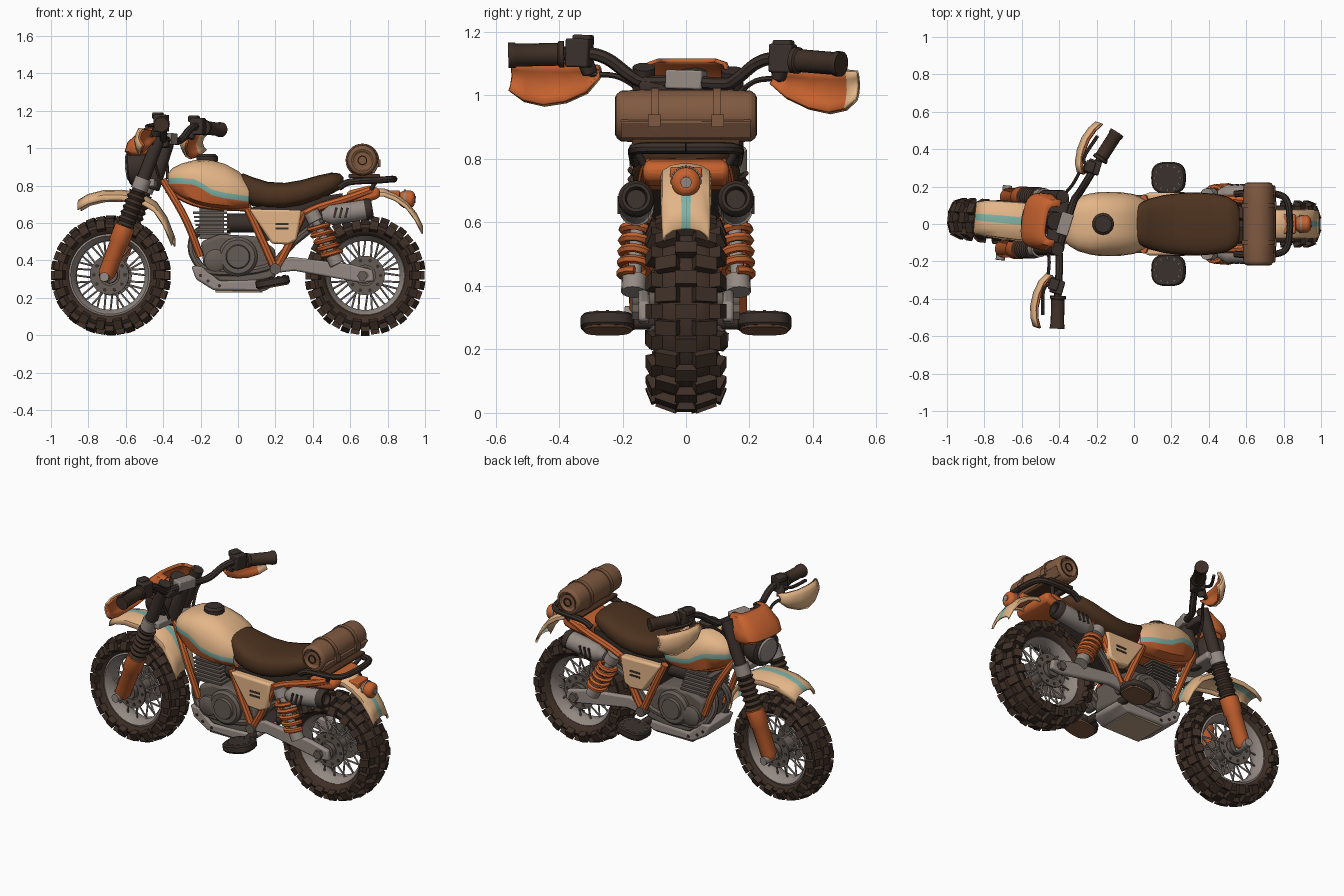
import bpy, bmesh
from math import sin, cos, pi, radians
from mathutils import Vector, Matrix

if "Cube" in bpy.data.objects:
    bpy.data.objects.remove(bpy.data.objects["Cube"])


def make_material(name, code):
    mat = bpy.data.materials.new(name)
    srgb = [int(code[i:i + 2], 16) / 255 for i in (0, 2, 4)]
    color = [((c + .055) / 1.055) ** 2.4 for c in srgb] + [1]
    mat.use_nodes = True
    mat.diffuse_color = color
    mat.node_tree.nodes["Principled BSDF"].inputs["Base Color"].default_value = color
    return mat


CREAM = make_material("cream paint", "E3B587")
ORANGE = make_material("orange paint", "C6622F")
TEAL = make_material("teal stripe", "7FB2A6")
RUBBER = make_material("dark rubber", "3E2F26")
BLACK = make_material("black metal", "3A302B")
LEATHER = make_material("seat leather", "4C321F")
CANVAS = make_material("brown canvas", "805A41")
SILVER = make_material("light metal", "958A83")
IRON = make_material("dark metal", "655B54")
TAN = make_material("dusty tan", "BBA086")


def turn_about(point, axis, degrees):
    move = Matrix.Translation(point)
    return move @ Matrix.Rotation(radians(degrees), 4, Vector(axis)) @ move.inverted()


FORK = turn_about((-.4, 0, .9), (.36, 0, .93), -6)
COWL = turn_about((-.4, 0, .9), (0, 0, 1), -9)
BARS = turn_about((-.37, 0, 1.05), (1, 0, 0), -1.5) @ turn_about((-.37, 0, 1), (0, 0, 1), -17)


# Shape helpers: each returns (vertices, faces)
def loft(rings, closed=True, caps=True):
    n, count = len(rings[0]), len(rings)
    verts = [Vector(p) for ring in rings for p in ring]
    faces = [(i * n + j, i * n + (j + 1) % n, (i + 1) * n + (j + 1) % n, (i + 1) * n + j)
             for i in range(count - 1) for j in range(n if closed else n - 1)]
    if closed and caps:
        faces += [tuple(range(n)), tuple(range((count - 1) * n, count * n))]
    return verts, faces


def lathe(start, axis, profile, n=24, caps=True):
    quat, start = Vector(axis).to_track_quat('Z', 'Y'), Vector(start)
    return loft([[start + quat @ Vector((r * cos(2 * pi * k / n), r * sin(2 * pi * k / n), h))
                  for k in range(n)] for r, h in profile], caps=caps)


def rod(a, b, radius, n=12):
    axis = Vector(b) - Vector(a)
    return lathe(a, axis, [(radius, 0), (radius, axis.length)], n)


def tube(points, radius, n=8, steps=5):
    pts = [Vector(p) for p in points]
    ext = [2 * pts[0] - pts[1]] + pts + [2 * pts[-1] - pts[-2]]
    path = []
    for a, b, c, d in zip(ext, ext[1:], ext[2:], ext[3:]):
        for s in range(steps):
            t = s / steps
            path.append(b + (c - a) * t / 2 + (2 * a - 5 * b + 4 * c - d) * t * t / 2
                        + (3 * b - a - 3 * c + d) * t ** 3 / 2)
    path.append(pts[-1])
    rings, old = [], path[1] - path[0]
    side = old.orthogonal().normalized()
    for i, p in enumerate(path):
        tangent = path[min(i + 1, len(path) - 1)] - path[max(i - 1, 0)]
        side = old.rotation_difference(tangent) @ side
        up, old = tangent.normalized().cross(side), tangent
        rings.append([p + radius * (side * cos(2 * pi * k / n) + up * sin(2 * pi * k / n)) for k in range(n)])
    return loft(rings)


def box(center, size, rot=Matrix.Identity(3)):
    sx, sy, sz = (s / 2 for s in size)
    ring = lambda z: [Vector(center) + rot @ Vector(p) for p in ((-sx, -sy, z), (sx, -sy, z), (sx, sy, z), (-sx, sy, z))]
    return loft([ring(-sz), ring(sz)])


def prism(outline, y_in, y_out):
    return loft([[(x, y, z) for x, z in outline] for y in (y_in, y_out)])


def part(name, mats, *shapes, mirror=False, turn=None, rule=None, bevel=0, shell=0):
    bm = bmesh.new()
    for sign in ((1, -1) if mirror else (1,)):
        for verts, faces in shapes:
            made = [bm.verts.new((v.x, v.y * sign, v.z)) for v in verts]
            for f in faces:
                bm.faces.new([made[i] for i in f])
    bmesh.ops.remove_doubles(bm, verts=bm.verts, dist=.00001)
    bmesh.ops.recalc_face_normals(bm, faces=bm.faces)
    for f in bm.faces:
        f.material_index = rule(f.calc_center_median()) if rule else 0
    if turn:
        bm.transform(turn)
    mesh = bpy.data.meshes.new(name)
    bm.to_mesh(mesh)
    bm.free()
    for m in (mats if isinstance(mats, list) else [mats]):
        mesh.materials.append(m)
    obj = bpy.data.objects.new(name, mesh)
    bpy.context.collection.objects.link(obj)
    if shell:
        mod = obj.modifiers.new("thickness", 'SOLIDIFY')
        mod.thickness, mod.offset = shell, 0
    if bevel:
        mod = obj.modifiers.new("soft edges", 'BEVEL')
        mod.width, mod.segments = bevel, 2
    bpy.ops.object.select_all(action='DESELECT')
    obj.select_set(True)
    bpy.context.view_layer.objects.active = obj
    bpy.ops.object.shade_smooth_by_angle(angle=radians(40))


# Wheels
def wheel(name, x, width, turn=None):
    hub = Vector((x, 0, .32))
    half = [(.21, .55), (.23, .8), (.255, .88), (.277, .75), (.29, .4)]
    profile = [(r, -w * width) for r, w in half] + [(r, w * width) for r, w in half[::-1]]
    part(name + "_tire", RUBBER, lathe(hub, (0, 1, 0), profile + profile[:1], 48, False), turn=turn)
    knobs, spokes = [], []
    for i in range(36):
        rot = Matrix.Rotation(2 * pi * i / 36, 3, 'Y')
        spots = [(0, .3, 0), (-.9, .266, 68), (.9, .266, -68)] if i % 2 else [(-.52, .294, 20), (.52, .294, -20)]
        for y, r, lean in spots:
            tilt = Matrix.Rotation(radians(lean), 3, 'X')
            knobs.append(box(hub + rot @ Vector((0, y * width, r)), (.046, .05 if abs(y) > .6 else .62 * width, .036), rot @ tilt))
    part(name + "_tread_blocks", RUBBER, *knobs, turn=turn)
    rim = [(.224, -.06), (.21, -.065), (.185, -.025), (.185, .025), (.21, .065), (.224, .06), (.224, -.06)]
    part(name + "_rim", SILVER, lathe(hub, (0, 1, 0), rim, 40, False), turn=turn)
    for i in range(32):
        a, side = 2 * pi * i / 32, 1 if i % 2 else -1
        b = a + (.4 if i % 4 < 2 else -.4)
        spokes.append(rod(hub + Vector((.05 * cos(a), side * .05, .05 * sin(a))),
                          hub + Vector((.195 * cos(b), side * .015, .195 * sin(b))), .0055, 5))
    part(name + "_spokes", SILVER, *spokes, turn=turn)
    part(name + "_hub", IRON, lathe(hub, (0, 1, 0), [(.06, -.07), (.06, -.05), (.04, -.04), (.04, .04), (.06, .05), (.06, .07)]),
         lathe(hub, (0, 1, 0), [(.045, -.1), (.045, .1)]), rod(hub - Vector((0, .15, 0)), hub + Vector((0, .15, 0)), .02), turn=turn)
    part(name + "_brake_disc", IRON, lathe(hub, (0, 1, 0), [(.055, .07), (.105, .07), (.105, .08), (.055, .08), (.055, .07)], 32, False), mirror=True, turn=turn)
    part(name + "_disc_holes", BLACK, *[rod(hub + Vector((.083 * cos(k * pi / 5), .079, .083 * sin(k * pi / 5))), hub + Vector((.083 * cos(k * pi / 5), .082, .083 * sin(k * pi / 5))), .01, 8)
                                        for k in range(10)], mirror=True, turn=turn)


wheel("front_wheel", -.68, .092, FORK)
wheel("rear_wheel", .68, .112)


# Front fork
def leg(t):
    return Vector((-.69 + .3 * t, .14, .32 + .78 * t))


part("fork_sliders", ORANGE, lathe(leg(-.03), leg(1) - leg(0), [(.03, 0), (.046, .03), (.048, .2), (.055, .21), (.055, .3)], 16), mirror=True, turn=FORK)
part("fork_boots", RUBBER, lathe(leg(.335), leg(1) - leg(0), [(.052 - .012 * (i % 2), i * .016) for i in range(13)], 16), mirror=True, turn=FORK)
part("fork_tubes", BLACK, rod(leg(.5), leg(.98), .036), mirror=True, turn=FORK)
part("fork_collars", SILVER, rod(leg(.58), leg(.66), .046), rod(leg(-.02) - Vector((0, .04, 0)), leg(-.02) + Vector((0, .06, 0)), .025), mirror=True, turn=FORK)
part("lower_fork_clamp", SILVER, box((-.48, 0, .81), (.1, .3, .045)), turn=FORK, bevel=.01)
part("steering_head", BLACK, box((-.41, 0, 1.02), (.1, .3, .04)), rod((-.46, 0, .78), (-.38, 0, 1.03), .04), turn=FORK, bevel=.01)


# Fenders, with a stripe along the middle columns
def fender(name, stations, drop, rule, turn=None):
    columns = (-1, -.93, -.6, -.2, .2, .6, .93, 1)
    rows = [[(x, c * w, z - drop * (abs(c) ** 3) - (drop * .5 if abs(c) == 1 else 0)) for c in columns] for x, z, w in stations]
    part(name, [CREAM, TEAL], loft(rows, closed=False), rule=rule, shell=.012, turn=turn)


fender("front_fender", [(-.85, .72, .08), (-.8, .75, .09), (-.72, .77, .097), (-.62, .772, .1), (-.52, .757, .1), (-.44, .71, .1), (-.385, .63, .095), (-.345, .53, .08)],
       .035, lambda c: int(abs(c.y) < .01), FORK)
fender("rear_fender", [(.7, .78, .075), (.78, .78, .075), (.84, .757, .075), (.9, .715, .075), (.95, .65, .073), (.985, .58, .07)],
       .025, lambda c: int(abs(c.y) < .01 and c.x > .9))
part("tail_lamp", ORANGE, lathe((.86, 0, .73), (1, 0, -.05), [(.03, 0), (.046, .025), (.046, .07), (.03, .085)]), box((.83, 0, .755), (.07, .1, .04)), bevel=.006)
part("tail_lamp_rim", SILVER, lathe((.885, 0, .73), (1, 0, -.05), [(.049, 0), (.049, .01)]), rod((.92, 0, .728), (.95, 0, .726), .018))

# Headlight and cowl
part("headlight_shell", BLACK, lathe((-.45, 0, .91), (-1, 0, -.08), [(.05, 0), (.09, .03), (.103, .07), (.103, .125), (.09, .135)]), turn=COWL)
part("headlight_lens", SILVER, lathe((-.58, 0, .9), (-1, 0, -.08), [(.08, 0), (.07, .015), (.03, .022)]), turn=COWL)
arc = [radians(a) for a in range(-90, 91, 15)]
soft = lambda v, e: abs(v) ** e * (1 if v > 0 else -1)
part("headlight_cowl", ORANGE, loft([[(back - depth * abs(cos(a)) ** .45, w * soft(sin(a), .6), z) for a in arc]
     for z, w, back, depth in [(.965, .14, -.44, .13), (.985, .148, -.43, .165), (1.03, .145, -.42, .16), (1.1, .12, -.41, .09), (1.11, .09, -.41, .06)]], closed=False), shell=.012, turn=COWL)
part("gauge_cluster", BLACK, rod((-.44, 0, 1.02), (-.42, 0, 1.07), .05), turn=BARS)
part("handlebar_clamp", SILVER, box((-.37, 0, 1.05), (.065, .12, .06)), turn=BARS, bevel=.006)

# Handlebar and controls
part("handlebar", BLACK, tube([(-.36, 0, 1.045), (-.36, .13, 1.04), (-.345, .18, 1.06), (-.325, .25, 1.11), (-.305, .33, 1.125), (-.255, .53, 1.115)], .02), mirror=True, turn=BARS)
part("grips", RUBBER, lathe((-.292, .38, 1.12), (.28, 1, -.05), [(.042, 0), (.042, .015), (.036, .02), (.036, .15), (.04, .155), (.04, .175)], 16), mirror=True, turn=BARS)
part("control_pods", BLACK, box((-.31, .335, 1.125), (.07, .075, .09)), box((-.33, .33, 1.165), (.05, .06, .035)), rod((-.35, .31, 1.06), (-.33, .33, 1.12), .025), mirror=True, turn=BARS, bevel=.012)
part("levers", BLACK, tube([(-.34, .32, 1.12), (-.375, .37, 1.11), (-.34, .5, 1.1)], .01, 6), tube([(-.37, .32, 1.06), (-.39, .22, 1.05), (-.42, .14, .98), (-.4, .08, .84)], .009, 6), mirror=True, turn=BARS)
guard = [(.285, -.385, 1.065, .02), (.33, -.41, 1.045, .045), (.4, -.42, 1.03, .062), (.47, -.415, 1.025, .07), (.53, -.395, 1.03, .062), (.57, -.37, 1.045, .045)]
for name, mats, shift, scale in (("hand_guards", [CREAM], 0, 1), ("hand_guard_liners", [ORANGE, CREAM], .012, .93)):
    part(name, mats, loft([[(x + shift + .025 * t * t, y, z + h * t * scale) for t in (-1, -.6, 0, .6, 1)] for y, x, z, h in guard], closed=False),
         mirror=True, turn=BARS, shell=.01, rule=lambda c: int(shift > 0 and c.y > .53))


# Fuel tank: stripe rows follow the side line
def tank_ring(x, low, line, top, w):
    half = [(.55 * w, low), (.88 * w, low + .02), (.98 * w, line - .016), (w, line + .014)]
    half += [(w * cos(a) ** .6, line + .014 + (top - line - .014) * sin(a)) for a in (.3, .6, .9, 1.2, 1.42)]
    return [(x, y, z) for y, z in half] + [(x, -y, z) for y, z in half[::-1]]


tank = [(-.375, .79, .825, .865, .08), (-.35, .765, .826, .895, .115), (-.3, .735, .826, .92, .145), (-.235, .705, .82, .937, .163), (-.19, .692, .797, .94, .17),
        (-.14, .682, .765, .937, .172), (-.07, .675, .748, .918, .17), (0, .672, .738, .88, .16), (.06, .672, .73, .82, .13)]


def tank_color(c):
    line = next((a[2] + (b[2] - a[2]) * (c.x - a[0]) / (b[0] - a[0]) for a, b in zip(tank, tank[1:]) if a[0] < c.x < b[0]), .8)
    return 0 if c.z > line + .014 else 1 if c.z > line - .016 else 2


part("fuel_tank", [CREAM, TEAL, ORANGE], loft([tank_ring(*s) for s in tank]), rule=tank_color)
part("tank_cap", BLACK, lathe((-.165, 0, .93), (0, 0, 1), [(.058, 0), (.058, .025), (.045, .038)]))

# Seat
angles = [2 * pi * k / 24 for k in range(24)]
seat = [(.005, .77, .86, .09), (.03, .72, .865, .112), (.08, .69, .845, .135), (.16, .675, .82, .155), (.25, .675, .815, .166), (.34, .69, .83, .169), (.43, .72, .855, .162), (.5, .755, .87, .147), (.545, .78, .865, .12), (.565, .8, .845, .08)]
part("seat", LEATHER, loft([[(x, w * soft(cos(a), .65), (lo + hi) / 2 + (hi - lo) / 2 * soft(sin(a), .7)) for a in angles] for x, lo, hi, w in seat]))

# Rack and bedroll
part("rear_rack", BLACK, tube([(.54, .16, .79), (.6, .165, .82), (.76, .16, .83), (.82, .12, .835), (.835, 0, .835)], .018), rod((.64, 0, .83), (.64, .16, .83), .014),
     rod((.7, .12, .76), (.74, .16, .83), .012), mirror=True)
part("bedroll", CANVAS, lathe((.665, -.22, .935), (0, 1, 0), [(.045, .012), (.05, 0), (.068, 0), (.08, .015), (.084, .1), (.084, .34), (.08, .425), (.068, .44), (.05, .44), (.045, .428)], 28),
     box((.725, 0, .9), (.04, .41, .06), Matrix.Rotation(.5, 3, 'Y')), bevel=.004)
part("bedroll_straps", CANVAS, lathe((.665, .085, .935), (0, 1, 0), [(.09, 0), (.09, .025)], 28), box((.75, .1, .92), (.025, .04, .04)), mirror=True)
part("bedroll_end_folds", LEATHER, *[lathe((.665, .218, .935), (0, 1, 0), [(r, 0), (r + .006, 0), (r + .006, .005), (r, .005), (r, 0)], 24, False) for r in (.02, .055)], mirror=True)
part("bedroll_pad", LEATHER, box((.675, 0, .852), (.17, .34, .02)), bevel=.006)

# Frame
part("frame_tubes", ORANGE, tube([(-.4, .05, .83), (-.28, .1, .62), (-.2, .1, .42)], .02), tube([(-.38, .05, .78), (-.2, .08, .7), (.07, .08, .68)], .02),
     tube([(.05, .135, .68), (.12, .14, .53), (.2, .14, .35)], .022), tube([(.35, .135, .66), (.27, .14, .48), (.2, .14, .35)], .022),
     tube([(.3, .13, .62), (.42, .135, .68), (.58, .13, .73), (.72, .12, .78)], .022), mirror=True)
part("tail_tray", ORANGE, prism([(.58, .7), (.7, .715), (.76, .735), (.76, .785), (.7, .8), (.58, .77)], -.135, .135), bevel=.02)
part("under_seat_box", BLACK, prism([(.05, .68), (.56, .76), (.56, .7), (.36, .55), (.14, .5)], -.11, .11))
part("side_panels", CREAM, prism([(.06, .675), (.34, .67), (.315, .51), (.27, .485), (.18, .49)], .11, .168), mirror=True, bevel=.012)
part("panel_vents", BLACK, *[box((.235, .168, z), (.07, .006, .011)) for z in (.57, .595)], mirror=True)

# Engine
part("crankcase", IRON, prism([(-.18, .34), (-.2, .5), (-.1, .54), (.1, .53), (.2, .46), (.2, .3), (.05, .27), (-.1, .28)], -.11, .11), bevel=.02)
part("engine_covers", IRON, lathe((0, .1, .42), (0, 1, 0), [(.105, 0), (.105, .025), (.09, .04), (.065, .04), (.06, .055)]), lathe((-.12, .1, .4), (0, 1, 0), [(.06, 0), (.06, .03), (.045, .04)]), mirror=True)
part("cylinder_fins", IRON, box((-.14, 0, .6), (.13, .16, .17)), *[box((-.13 - i * .004, 0, .545 + i * .022), (.18, .22 - .006 * i, .011)) for i in range(6)])
part("carburetor", BLACK, rod((-.06, 0, .6), (.1, 0, .6), .05))
part("exhaust_pipes", IRON, tube([(-.18, .05, .58), (-.24, .06, .52), (-.235, .08, .42), (-.14, .1, .34), (.15, .1, .36), (.3, .11, .5), (.48, .15, .64)], .022), mirror=True)
part("mufflers", SILVER, lathe((.45, .157, .635), (1, 0, .16), [(.025, 0), (.05, .04), (.054, .05), (.054, .24)]), mirror=True)
part("muffler_tips", BLACK, lathe((.68, .157, .672), (1, 0, .16), [(.057, 0), (.057, .025), (.045, .04), (.035, .04), (.03, .01)]),
     *[box((x, .211, .655), (.012, .008, .055), Matrix.Rotation(.25, 3, 'Y')) for x in (.52, .55, .58)], mirror=True)
part("skid_plate", SILVER, prism([(-.25, .37), (-.225, .3), (-.13, .24), (.14, .235), (.2, .27), (.2, .3), (-.1, .29), (-.19, .37)], -.12, .12), bevel=.012)
part("skid_plate_underside", TAN, box((.005, 0, .234), (.25, .21, .009)))
part("skid_plate_holes", BLACK, *[rod((x, .12, z), (x, .124, z), .009, 10) for x, z in ((-.2, .32), (-.16, .29), (-.1, .265))], mirror=True)

# Foot pegs, tilted up toward the rear
tilt = turn_about((.185, 0, .285), (0, 1, 0), -10)
peg = lambda z, s: [(.185 + s * .092 * soft(cos(a), .7), .247 + s * .085 * soft(sin(a), .7), z) for a in angles]
part("foot_pegs", BLACK, loft([peg(.263, .93), peg(.27, 1), peg(.3, 1), peg(.307, .92)]), rod((.18, .1, .29), (.185, .2, .285), .025), mirror=True, turn=tilt)
part("peg_soles", CANVAS, loft([peg(.257, .86), peg(.264, .92)]), mirror=True, turn=tilt)
part("peg_studs", IRON, *[rod((.185 + .07 * cos(a), .247 + .065 * sin(a), .305), (.185 + .07 * cos(a), .247 + .065 * sin(a), .311), .006, 6) for a in angles[::2]], mirror=True, turn=tilt)

# Rear suspension
part("swingarm", SILVER, prism([(.18, .38), (.28, .42), (.6, .38), (.72, .35), (.73, .29), (.66, .28), (.3, .345), (.18, .33)], .115, .15), mirror=True, bevel=.01)
part("axle_nuts", IRON, rod((.665, .14, .318), (.665, .17, .318), .028, 6), rod((.2, .1, .355), (.2, .17, .355), .03), mirror=True)
low, high = Vector((.53, .165, .38)), Vector((.39, .15, .66))
coil = [low.lerp(high, .18 + .62 * i / 60) + Vector((.045 * cos(i * pi / 6), .045 * sin(i * pi / 6), .02 * cos(i * pi / 6))) for i in range(61)]
part("shock_springs", ORANGE, tube(coil, .014, 6, 1), mirror=True)
part("shock_bodies", SILVER, rod(low, high, .022), rod(low, low.lerp(high, .17), .04), rod(low.lerp(high, .82), high, .042), mirror=True)
